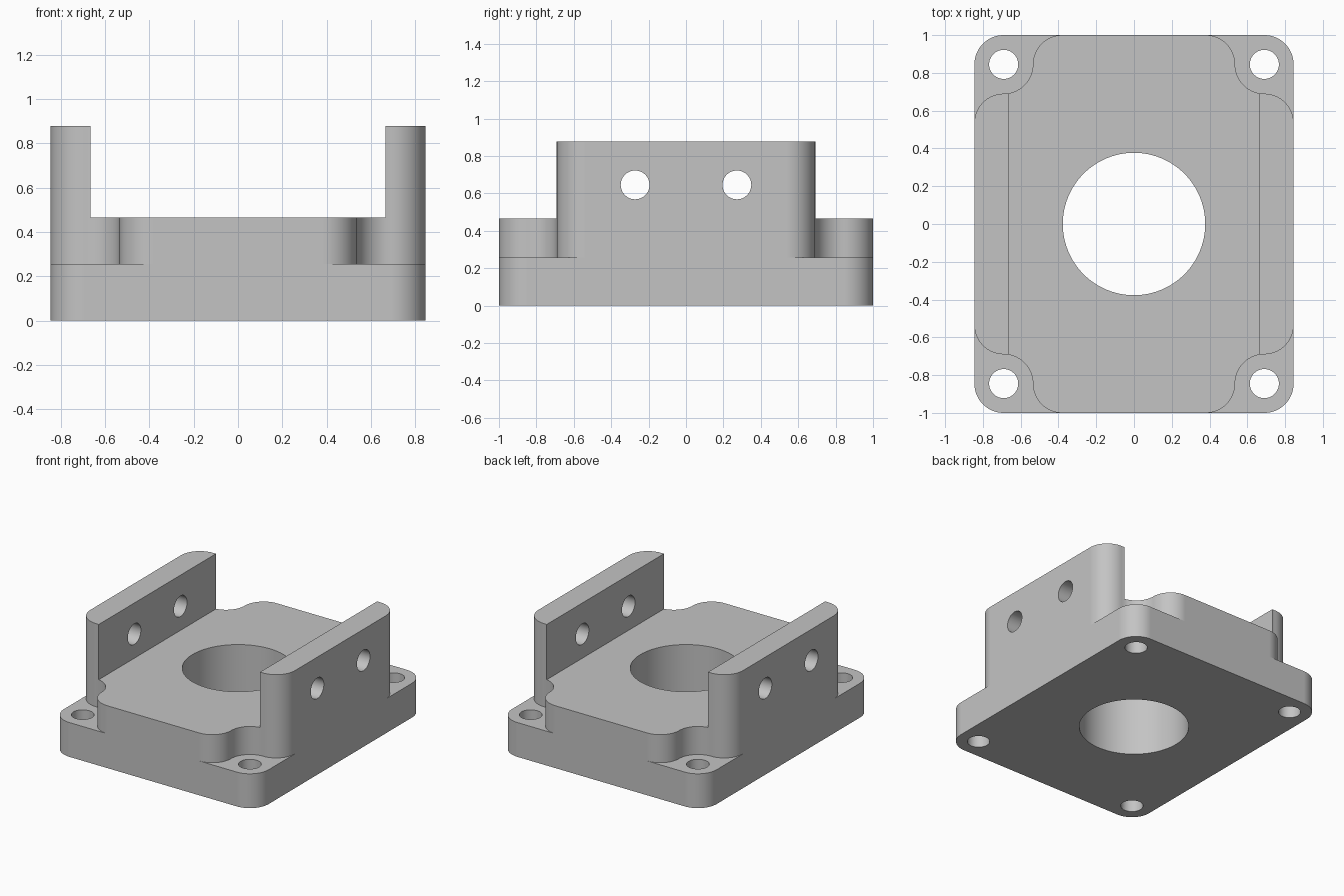
import bpy
import bmesh
from math import sin, cos, radians
from mathutils import Matrix, Vector

if "Cube" in bpy.data.objects:
    bpy.data.objects.remove(bpy.data.objects["Cube"], do_unlink=True)

# Main dimensions
HALF_X, HALF_Y = 0.845, 1.0
LEDGE_Z, DECK_Z, WALL_Z = 0.256, 0.465, 0.877
R = 0.155                      # shared radius of all corner arcs
BOLT_X, BOLT_Y = HALF_X - R, HALF_Y - R
HOLE_R, BORE_R = 0.077, 0.377

grey = bpy.data.materials.new("machined_grey")
grey.use_nodes = True
colour = (0.55, 0.55, 0.55, 1)
grey.diffuse_color = colour
grey.node_tree.nodes["Principled BSDF"].inputs["Base Color"].default_value = colour


def arc(cx, cy, start, end, steps=16):
    angles = [radians(start + (end - start) * i / steps) for i in range(steps + 1)]
    return [(cx + R * cos(a), cy + R * sin(a)) for a in angles]


def add_object(name, bm):
    bmesh.ops.recalc_face_normals(bm, faces=bm.faces)
    mesh = bpy.data.meshes.new(name)
    bm.to_mesh(mesh)
    bm.free()
    mesh.materials.append(grey)
    obj = bpy.data.objects.new(name, mesh)
    bpy.context.collection.objects.link(obj)
    return obj


def prism(name, outline, z0, z1):
    bm = bmesh.new()
    face = bm.faces.new([bm.verts.new((x, y, z0)) for x, y in outline])
    top = bmesh.ops.extrude_face_region(bm, geom=[face])["geom"]
    verts = [v for v in top if isinstance(v, bmesh.types.BMVert)]
    bmesh.ops.translate(bm, verts=verts, vec=(0, 0, z1 - z0))
    return add_object(name, bm)


def cylinder(name, radius, depth, location, axis="Z", segments=48):
    bm = bmesh.new()
    turn = Matrix.Rotation(radians(90), 4, "Y") if axis == "X" else Matrix()
    bmesh.ops.create_cone(bm, cap_ends=True, segments=segments, radius1=radius,
                          radius2=radius, depth=depth,
                          matrix=Matrix.Translation(Vector(location)) @ turn)
    return add_object(name, bm)


# Full-height rounded block
outline = (arc(BOLT_X, BOLT_Y, 0, 90) + arc(-BOLT_X, BOLT_Y, 90, 180)
           + arc(-BOLT_X, -BOLT_Y, 180, 270) + arc(BOLT_X, -BOLT_Y, 270, 360))
bracket = prism("bearing_bracket", outline, 0, WALL_Z)

# S-shaped corner pockets that leave the bolt ledges
s_curve = (arc(BOLT_X, BOLT_Y - 2 * R, 0, 90)
           + arc(BOLT_X, BOLT_Y, 270, 180)[1:]
           + arc(BOLT_X - 2 * R, BOLT_Y, 0, 90)[1:])
pocket = s_curve + [(s_curve[-1][0], 1.2), (1.2, 1.2), (1.2, s_curve[0][1])]
cutters = []
for sx in (-1, 1):
    for sy in (-1, 1):
        cutters.append(prism("corner_cutter", [(x * sx, y * sy) for x, y in pocket],
                             LEDGE_Z, 1.2))
        cutters.append(cylinder("bolt_hole_cutter", HOLE_R, 1,
                                (sx * BOLT_X, sy * BOLT_Y, 0.1)))

# Channel between the two side walls
w = 0.665
cutters.append(prism("channel_cutter", [(-w, -1.3), (w, -1.3), (w, 1.3), (-w, 1.3)],
                     DECK_Z, 1.3))

# Central bore and the cross holes through both walls
cutters.append(cylinder("bore_cutter", BORE_R, 2, (0, 0, 0.1), segments=96))
for y in (-0.272, 0.272):
    cutters.append(cylinder("cross_hole_cutter", HOLE_R, 3, (0, y, 0.645), "X"))

# Apply the cuts and discard the cutters
bpy.ops.object.select_all(action="DESELECT")
bracket.select_set(True)
bpy.context.view_layer.objects.active = bracket
for cutter in cutters:
    cutter.hide_render = True
    mod = bracket.modifiers.new("cut", "BOOLEAN")
    mod.operation = "DIFFERENCE"
    mod.solver = "EXACT"
    mod.object = cutter
    bpy.ops.object.modifier_apply(modifier=mod.name)
    bpy.data.objects.remove(cutter, do_unlink=True)

# Smooth arcs with crisp edges and flat faces
bpy.ops.object.shade_smooth_by_angle(angle=radians(30))
normals = bracket.modifiers.new("flat_faces", "WEIGHTED_NORMAL")
normals.keep_sharp = True
